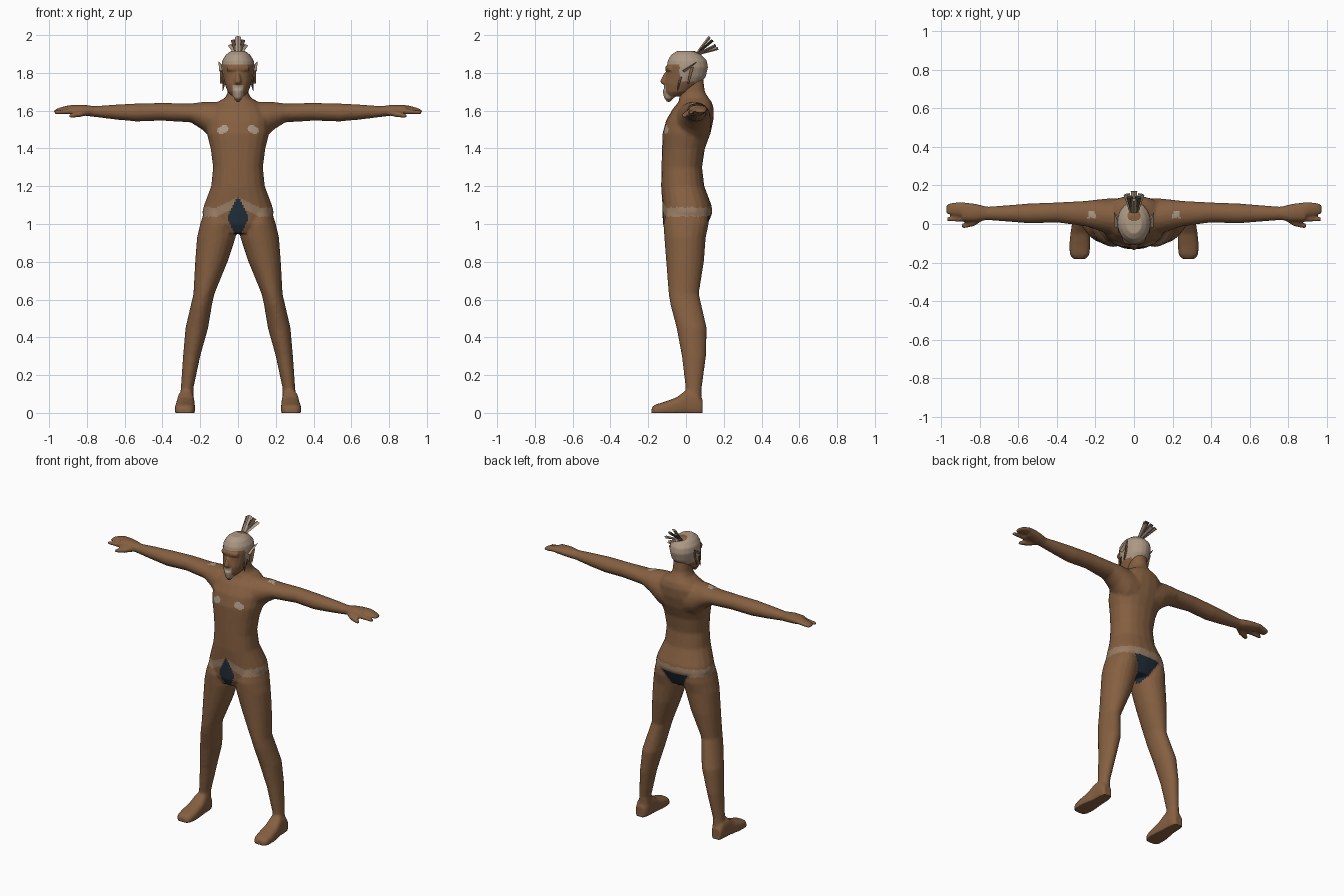
import bpy
import bmesh
from math import cos, sin, pi, copysign
from mathutils import Vector

if "Cube" in bpy.data.objects:
    bpy.data.objects.remove(bpy.data.objects["Cube"])


def material(name, colour):
    mat = bpy.data.materials.new(name)
    mat.use_nodes = True
    mat.diffuse_color = (*colour, 1)
    mat.node_tree.nodes["Principled BSDF"].inputs["Base Color"].default_value = (*colour, 1)
    return mat


SKIN = material("brown skin", (.235, .115, .052))
PALE = material("pale hair", (.42, .32, .235))
SASH = material("tan sash", (.31, .20, .125))
CLOTH = material("dark blue cloth", (.016, .027, .04))
DARK = material("dark hair", (.10, .07, .05))


def loft(bm, axis, rows, side=1, power=1.0, sides=20):
    """Closed tube along an axis; a row is position, then low/high of the other two axes."""
    others = [i for i in range(3) if i != axis]
    rings = []
    for t, a0, a1, b0, b1 in rows:
        ring = []
        for k in range(sides):
            c, s = cos(2 * pi * k / sides), sin(2 * pi * k / sides)
            c, s = copysign(abs(c) ** power, c), copysign(abs(s) ** power, s)
            p = Vector()
            p[axis] = t
            p[others[0]] = (a0 + a1) / 2 + c * (a1 - a0) / 2
            p[others[1]] = (b0 + b1) / 2 + s * (b1 - b0) / 2
            p.x *= side
            ring.append(bm.verts.new(p))
        rings.append(ring)
    for low, high in zip(rings, rings[1:]):
        for k in range(sides):
            j = (k + 1) % sides
            bm.faces.new((low[k], low[j], high[j], high[k]))
    bm.faces.new(rings[0])
    bm.faces.new(rings[-1])


def centred(rows):
    """Rows of height, half width, front and back."""
    return [(z, -w, w, front, back) for z, w, front, back in rows]


def fuse(name, bm, voxel, repeat, mats, rule):
    """Merge overlapping lofts into one smooth skin and colour its faces by a rule."""
    bmesh.ops.recalc_face_normals(bm, faces=bm.faces)
    mesh = bpy.data.meshes.new(name)
    bm.to_mesh(mesh)
    bm.free()
    obj = bpy.data.objects.new(name, mesh)
    bpy.context.collection.objects.link(obj)
    remesh = obj.modifiers.new("fuse", "REMESH")
    remesh.mode = "VOXEL"
    remesh.voxel_size = voxel
    smooth = obj.modifiers.new("smooth", "SMOOTH")
    smooth.factor = .5
    smooth.iterations = repeat
    graph = bpy.context.evaluated_depsgraph_get()
    skin = bpy.data.meshes.new_from_object(obj.evaluated_get(graph))
    obj.modifiers.clear()
    obj.data = skin
    skin.name = name
    skin.materials.clear()
    for mat in mats:
        skin.materials.append(mat)
    for v in skin.vertices:
        v.co.z = max(v.co.z, 0)
    for face in skin.polygons:
        face.use_smooth = True
        face.material_index = rule(face.center, face.normal)
    return obj


# Torso and neck
bm = bmesh.new()
loft(bm, 2, centred([
    (.95, .10, -.10, .09), (1.0, .17, -.122, .115), (1.06, .19, -.125, .14),
    (1.1, .18, -.125, .135), (1.2, .142, -.132, .097), (1.3, .132, -.13, .085),
    (1.4, .145, -.127, .10), (1.48, .165, -.124, .13), (1.55, .17, -.105, .145),
    (1.61, .15, -.07, .147), (1.645, .11, -.04, .137), (1.67, .066, -.035, .118),
    (1.7, .054, -.03, .1), (1.78, .05, -.03, .09)]), power=.88)

LEG = [(1.08, .05, .175, -.10, .115), (1.0, .015, .2, -.12, .12),
       (.93, .012, .217, -.115, .105), (.8, .055, .227, -.105, .095),
       (.63, .125, .236, -.092, .068), (.57, .138, .25, -.082, .082),
       (.45, .158, .278, -.05, .11), (.3, .2, .291, -.022, .106),
       (.13, .236, .303, -.002, .083), (.05, .235, .31, -.01, .083)]
FOOT = [(.088, .25, .31, -.02, .07), (.06, .235, .318, -.02, .11),
        (.0, .231, .322, -.02, .12), (-.05, .228, .33, -.02, .082),
        (-.11, .226, .336, -.02, .06), (-.16, .232, .333, -.02, .045),
        (-.182, .25, .315, -.02, .03)]
ARM = [(.07, -.06, .135, 1.42, 1.645), (.13, -.055, .133, 1.44, 1.648),
       (.19, -.032, .127, 1.5, 1.646), (.25, -.012, .12, 1.538, 1.638),
       (.4, .008, .112, 1.547, 1.641), (.54, .003, .107, 1.543, 1.638),
       (.65, .012, .098, 1.553, 1.632), (.76, .02, .09, 1.567, 1.624),
       (.82, .012, .105, 1.574, 1.632), (.89, .015, .112, 1.584, 1.63)]
MITTEN = [(.84, .03, .108, 1.585, 1.63), (.9, .04, .115, 1.592, 1.628),
          (.945, .045, .112, 1.587, 1.616), (.975, .05, .1, 1.585, 1.603)]
FINGER = [(.85, .01, .04, 1.58, 1.615), (.92, .012, .038, 1.582, 1.606),
          (.97, .015, .036, 1.58, 1.6)]
THUMB = [(.79, .015, .05, 1.575, 1.61), (.83, -.012, .025, 1.567, 1.6),
         (.895, -.026, .002, 1.56, 1.582)]

# Limbs on both sides
for side in (1, -1):
    loft(bm, 2, LEG, side)
    loft(bm, 1, FOOT, side, power=.75)
    for rows in (ARM, MITTEN, FINGER, THUMB):
        loft(bm, 0, rows, side)


def body_colour(p, normal):
    x, y, z = abs(p.x), p.y, p.z
    front = y < 0
    # Loincloth front, seat and crotch
    if front and x < .055 and x < .02 + .5 * (.075 - abs(z - 1.03)):
        return 2
    if not front and .92 < z < 1.045 and x < .09 * (z - .88) / .16:
        return 2
    # Sash, raised at the middle of the front
    rise = .055 * max(0, 1 - x / .11) if front else 0
    if 1.04 + rise < z < 1.088 + rise and x < .25:
        return 1
    # Chest and shoulder patches
    slant = z - 1.5 + (x - .08) * .25
    if front and ((x - .08) / .031) ** 2 + (slant / .021) ** 2 < 1:
        return 3
    if normal.z > .5 and abs(x - .22) < .02 and abs(y - .05) < .018:
        return 3
    return 0


fuse("body", bm, .008, 4, (SKIN, SASH, CLOTH, PALE), body_colour)

# Head with nose, brow and chin beard
bm = bmesh.new()
loft(bm, 2, centred([
    (1.675, .03, -.105, -.03), (1.7, .055, -.115, .03), (1.74, .07, -.117, .075),
    (1.78, .08, -.108, .105), (1.83, .088, -.102, .117), (1.865, .084, -.097, .11),
    (1.895, .065, -.08, .082), (1.915, .04, -.05, .05)]))
loft(bm, 2, centred([(1.742, .018, -.13, -.09), (1.755, .018, -.138, -.09),
                     (1.8, .008, -.116, -.09)]))
loft(bm, 2, centred([(1.645, .008, -.1, -.085), (1.67, .024, -.117, -.06),
                     (1.71, .032, -.125, -.05)]))
loft(bm, 2, centred([(1.812, .06, -.108, -.06), (1.835, .06, -.11, -.06)]))


def head_colour(p, normal):
    x, y, z = abs(p.x), p.y, p.z
    if z > 1.89 and (x / .035) ** 2 + ((y - .045) / .03) ** 2 < 1:
        return 0
    if z > 1.845 or (y > -.035 and z > 1.755) or (y > .045 and z > 1.72):
        return 1
    if y < -.06 and x < .028 and 1.665 < z < 1.735:
        return 1
    return 0


fuse("head", bm, .006, 3, (SKIN, PALE), head_colour)


def tuft(name, base, tip, r_base, r_tip, mat, flat=.35):
    """Flat four-sided lock of hair from base to tip."""
    base, tip = Vector(base), Vector(tip)
    bm = bmesh.new()
    bmesh.ops.create_cone(bm, cap_ends=True, segments=4, radius1=r_base,
                          radius2=r_tip, depth=(tip - base).length)
    for v in bm.verts:
        v.co.y *= flat
    mesh = bpy.data.meshes.new(name)
    bm.to_mesh(mesh)
    bm.free()
    mesh.materials.append(mat)
    obj = bpy.data.objects.new(name, mesh)
    obj.location = (base + tip) / 2
    obj.rotation_euler = (tip - base).to_track_quat("Z", "Y").to_euler()
    bpy.context.collection.objects.link(obj)


# Topknot fanned up and backwards
TIPS = [(0, .125, 1.99), (.022, .14, 1.972), (-.022, .14, 1.972), (.038, .155, 1.945),
        (-.038, .155, 1.945), (0, .17, 1.93)]
for i, tip in enumerate(TIPS):
    tuft(f"topknot_lock_{i + 1}", (tip[0] * .2, .05, 1.895), tip, .01, .017,
         DARK if i in (1, 2) else PALE, .5)

# Ear tufts and sideburns
for label, s in (("left", 1), ("right", -1)):
    tuft(f"{label}_ear_tuft", (s * .077, -.01, 1.81), (s * .102, .06, 1.86), .025, .001, PALE)
    tuft(f"{label}_ear", (s * .078, .03, 1.83), (s * .088, .012, 1.745), .022, .008, SKIN)
    tuft(f"{label}_sideburn", (s * .07, -.03, 1.78), (s * .08, -.045, 1.705), .018, .001, DARK)
